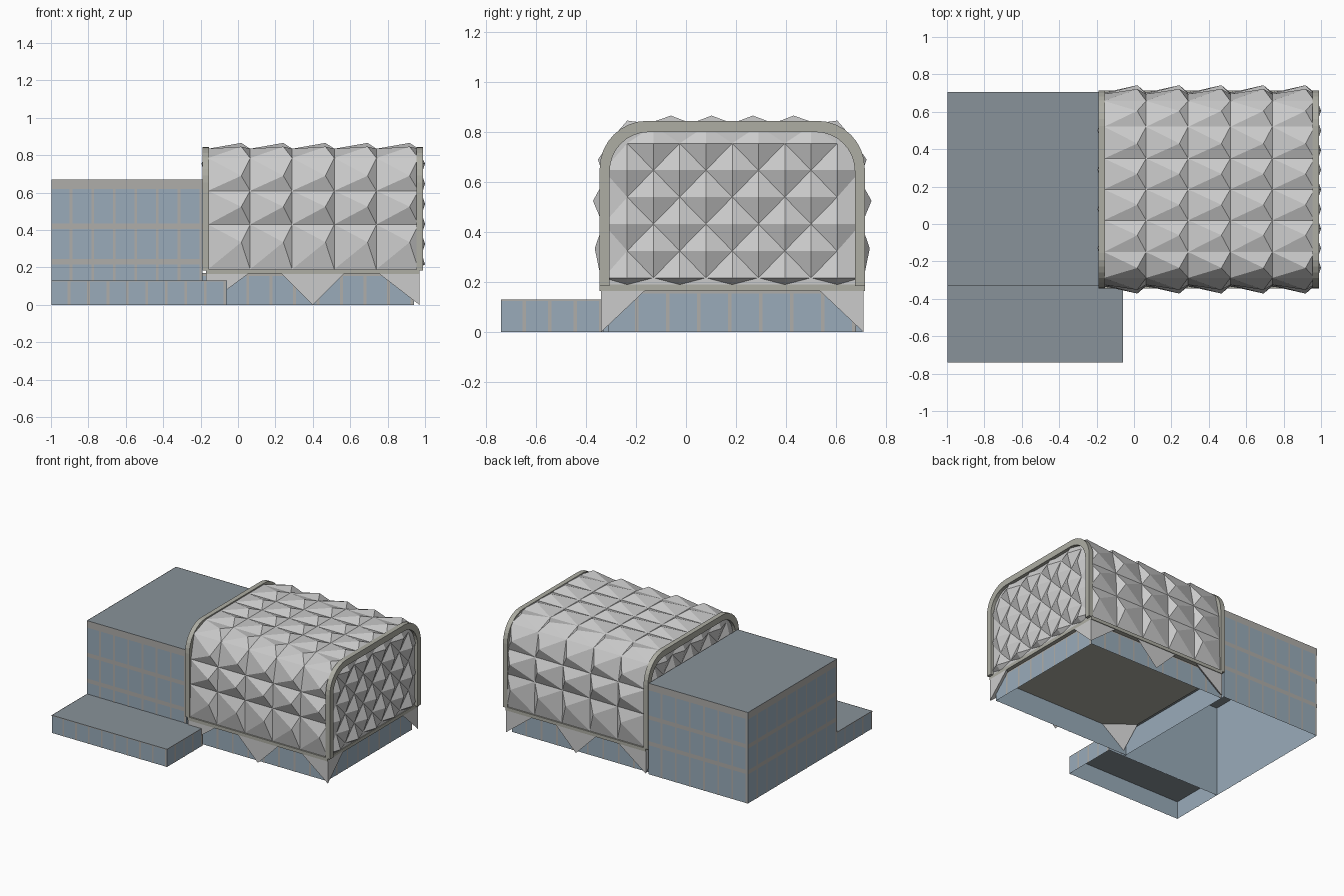
import bpy, bmesh, math
from mathutils import Vector

if "Cube" in bpy.data.objects:
    bpy.data.objects.remove(bpy.data.objects["Cube"])


def material(name, rgb):
    m = bpy.data.materials.new(name)
    m.diffuse_color = (*rgb, 1)
    m.use_nodes = True
    m.node_tree.nodes["Principled BSDF"].inputs["Base Color"].default_value = m.diffuse_color
    return m


GLASS = material("glass", (0.32, 0.41, 0.49))
ROOF = material("roof_grey", (0.25, 0.29, 0.32))
TRIM = material("trim", (0.43, 0.42, 0.40))
FRAME = material("frame_stone", (0.42, 0.42, 0.37))
SHELL = material("shell_panel", (0.66, 0.67, 0.68))
YC = 0.185          # middle of the shell in y


def finish(bm, name, *mats, recalc=False):
    if recalc:
        bmesh.ops.recalc_face_normals(bm, faces=bm.faces)
    me = bpy.data.meshes.new(name)
    bm.to_mesh(me)
    bm.free()
    for m in mats:
        me.materials.append(m)
    ob = bpy.data.objects.new(name, me)
    bpy.context.collection.objects.link(ob)
    return ob


def box(name, lo, hi, *mats, open_bottom=False):
    bm = bmesh.new()
    bmesh.ops.create_cube(bm, size=1)
    for v in bm.verts:
        v.co = Vector([lo[k] if v.co[k] < 0 else hi[k] for k in range(3)])
    bm.normal_update()
    for f in bm.faces:
        if f.normal.z > 0.5 and len(mats) > 1:
            f.material_index = 1
    if open_bottom:
        bmesh.ops.delete(bm, geom=[f for f in bm.faces if f.normal.z < -0.5], context='FACES')
    return finish(bm, name, *mats)


def facade(name, lo, hi, bands, step, sides):
    """Flat mullions and floor bands laid just proud of the walls."""
    bm = bmesh.new()
    e = 0.002
    corners = {'F': ((lo[0], lo[1] - e), (hi[0], lo[1] - e)),
               'R': ((hi[0] + e, lo[1]), (hi[0] + e, hi[1])),
               'B': ((hi[0], hi[1] + e), (lo[0], hi[1] + e)),
               'L': ((lo[0] - e, hi[1]), (lo[0] - e, lo[1]))}
    for s in sides:
        a, b = (Vector(p) for p in corners[s])
        length = (b - a).length
        d = (b - a) / length

        def quad(t0, t1, z0, z1):
            p, q = a + d * t0, a + d * t1
            bm.faces.new([bm.verts.new(c) for c in
                          ((*p, z0), (*q, z0), (*q, z1), (*p, z1))])
        for z0, z1 in bands:
            quad(0, length, z0, z1)
        n = round(length / step)
        for i in range(n):
            t = (i + 1) * length / n - 0.003
            quad(t - 0.014, t, lo[2], hi[2])
    finish(bm, name, TRIM)


# Office block, front wing and glazed base, all open underneath
for name, lo, hi, bands, step, sides in (
        ("office_block", (-0.998, -0.33, 0), (-0.19, 0.705, 0.67),
         ((0.62, 0.67), (0.405, 0.435), (0.215, 0.245)), 0.117, 'FBL'),
        ("front_wing", (-0.998, -0.74, 0), (-0.06, -0.33, 0.13), ((0.125, 0.13),), 0.104, 'FRL'),
        ("glazed_base", (-0.19, -0.31, 0), (0.94, 0.68, 0.17), ((0.155, 0.17),), 0.12, 'FRB')):
    box(name, lo, hi, GLASS, ROOF, open_bottom=True)
    facade(name + "_mullions", lo, hi, bands, step, sides)

# Floor slab under the faceted shell
box("shell_floor", (-0.17, -0.345, 0.165), (0.97, 0.715, 0.19), FRAME)

# Pointed supports under the slab edge, mirrored front to back
bm = bmesh.new()
for x, x0, x1 in ((-0.17, -0.17, 0.06), (0.4, 0.23, 0.57), (0.97, 0.75, 0.97)):
    for side in (-1, 1):
        tip = Vector((x, YC + side * 0.525, 0))
        top = 0.17
        back = 0.03 if x == 0.4 else 0.18
        vs = [bm.verts.new(c) for c in (
            tip, (x0, tip.y, top), (x1, tip.y, top), (x, tip.y - side * back, top))]
        for tri in ((0, 1, 2), (0, 2, 3), (0, 3, 1), (1, 3, 2)):
            bm.faces.new([vs[k] for k in tri])
finish(bm, "pointed_supports", SHELL, recalc=True)


# Arched end frames
def arch(half, top, r, n=8):
    pts = [(YC - half, 0.185)]
    for cy, a0 in ((YC - half + r, math.pi), (YC + half - r, math.pi / 2)):
        for i in range(n + 1):
            a = a0 - math.pi / 2 * i / n
            pts.append((cy + r * math.cos(a), top - r + r * math.sin(a)))
    return pts + [(YC + half, 0.185)]


def arch_frame(name, x0, x1):
    bm = bmesh.new()
    rings = [[bm.verts.new((x, y, z)) for x, pts in
              ((x0, o), (x1, o), (x1, i), (x0, i)) for y, z in [pts]]
             for o, i in zip(arch(0.53, 0.845, 0.19), arch(0.49, 0.80, 0.155))]
    for a, b in zip(rings, rings[1:]):
        for k in range(4):
            bm.faces.new((a[k], a[(k + 1) % 4], b[(k + 1) % 4], b[k]))
    bm.faces.new(rings[0])
    bm.faces.new(rings[-1])
    finish(bm, name, FRAME, recalc=True)


arch_frame("left_arch", -0.19, -0.155)
arch_frame("right_arch", 0.955, 0.99)


# Faceted shell: skewed pyramids wrapped over front, top and back
def mirrored(pts, middle=()):
    return pts + list(middle) + [(2 * YC - y, z) for y, z in reversed(pts)]


low = mirrored([(-0.335, 0.19), (-0.332, 0.43), (-0.325, 0.61), (-0.288, 0.785),
                (-0.15, 0.835), (0.02, 0.835)], [(YC, 0.835)])
high = mirrored([(-0.365, 0.335), (-0.372, 0.525), (-0.352, 0.69),
                 (-0.235, 0.846), (-0.06, 0.866), (0.1025, 0.866)])
X0, COLS, W = -0.16, 5, 0.225
bm = bmesh.new()
base = [[bm.verts.new((X0 + W * i, y, z)) for i in range(COLS + 1)] for y, z in low]
for j, (y, z) in enumerate(high):
    for i in range(COLS):
        apex = bm.verts.new((X0 + W * (i + 0.5) + 0.065, y, z))
        q = (base[j][i], base[j][i + 1], base[j + 1][i + 1], base[j + 1][i])
        for k in range(4):
            bm.faces.new((q[k], q[(k + 1) % 4], apex))
finish(bm, "faceted_shell", SHELL)


# Faceted end walls: diamond grid fitted inside the arch
def fit(y, z):
    z = min(max(z, 0.19), 0.825)
    dy, dz = abs(y - YC) - 0.35, z - 0.655
    if dy > 0 and dz > 0:
        s = min(1, 0.17 / math.hypot(dy, dz))
        return YC + math.copysign(0.35 + dy * s, y - YC), 0.655 + dz * s
    return YC + max(-0.515, min(0.515, y - YC)), z


def end_wall(name, x, out):
    bm = bmesh.new()
    g = {}
    for i in range(11):
        for j in range(8):
            y, z = fit(-0.34 + 0.105 * i, 0.11 + 0.1075 * j)
            peak = (i + j) % 2 == 0 and 0 < i < 10 and 0 < j < 7
            g[i, j] = bm.verts.new((x + (out if peak else 0), y, z))
    for i in range(10):
        for j in range(7):
            a, b, c, d = g[i, j], g[i + 1, j], g[i + 1, j + 1], g[i, j + 1]
            tris = ((a, b, d), (b, c, d)) if (i + j) % 2 == 0 else ((a, b, c), (a, c, d))
            for t in tris:
                bm.faces.new(t if out > 0 else t[::-1])
    finish(bm, name, SHELL)


end_wall("right_faceted_wall", 0.965, 0.035)
end_wall("left_faceted_wall", -0.165, -0.03)
